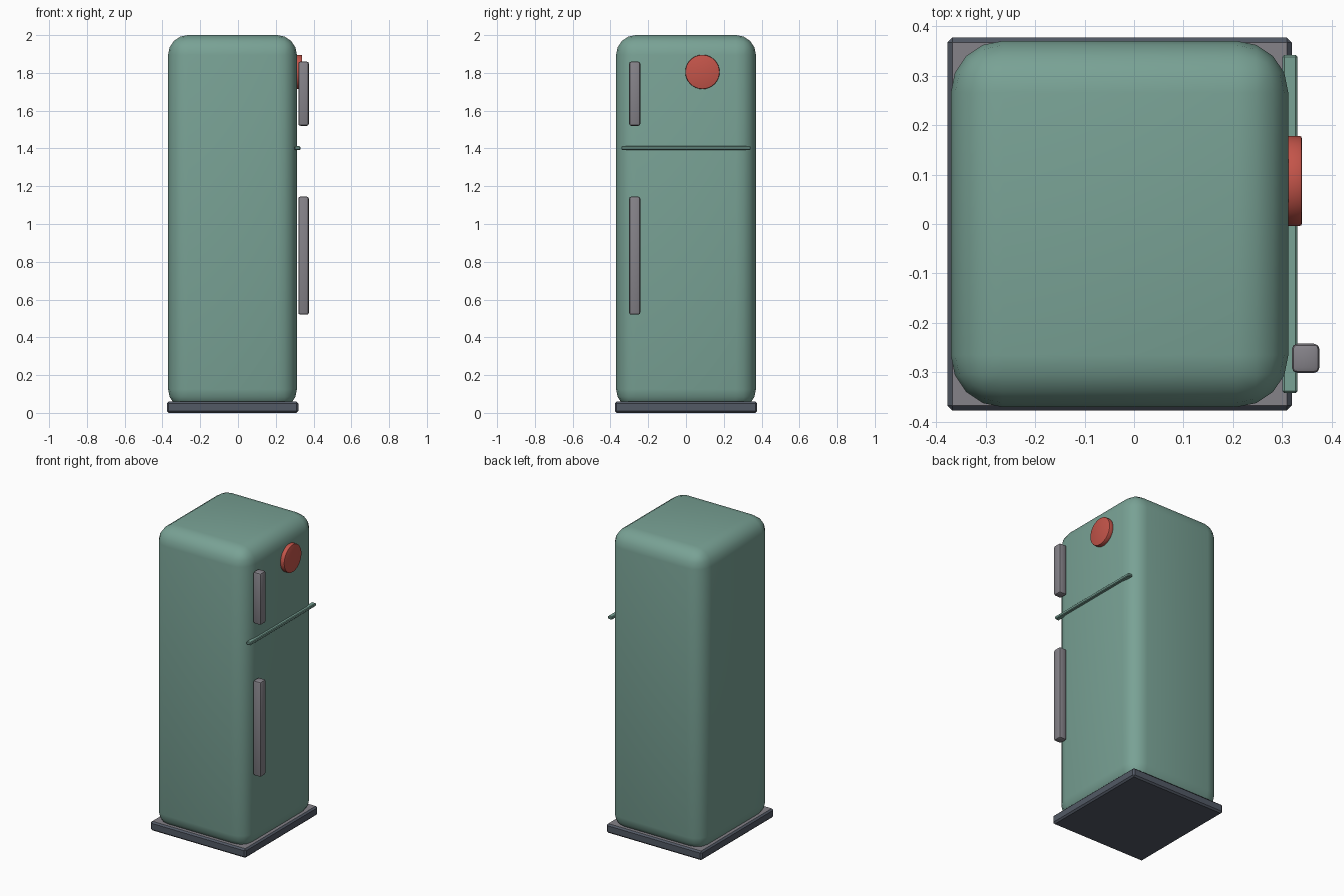
import bpy
import math

cube = bpy.data.objects.get("Cube")
if cube:
    bpy.data.objects.remove(cube, do_unlink=True)


def material(name, color):
    m = bpy.data.materials.new(name)
    m.use_nodes = True
    m.diffuse_color = (*color, 1)
    bsdf = next(n for n in m.node_tree.nodes if n.type == "BSDF_PRINCIPLED")
    bsdf.inputs["Base Color"].default_value = (*color, 1)
    return m


green = material("sea green enamel", (0.19, 0.36, 0.30))
metal = material("grey metal", (0.235, 0.225, 0.25))
slate = material("dark slate", (0.085, 0.10, 0.13))
red = material("red badge", (0.55, 0.09, 0.068))


def finish(name, mat, bevel, segments, angle):
    """Name, colour, bevel and smooth the active object."""
    ob = bpy.context.object
    ob.name = name
    ob.data.materials.append(mat)
    bpy.ops.object.transform_apply(location=False, rotation=True, scale=True)
    mod = ob.modifiers.new("Rounded edges", "BEVEL")
    mod.width = bevel
    mod.segments = segments
    mod.limit_method = "ANGLE"
    mod.angle_limit = math.radians(40)
    bpy.ops.object.modifier_apply(modifier=mod.name)
    bpy.ops.object.shade_smooth_by_angle(angle=math.radians(angle))
    return ob


def box(name, low, high, mat, bevel, segments=2, angle=30):
    center = [(a + b) / 2 for a, b in zip(low, high)]
    bpy.ops.mesh.primitive_cube_add(size=1, location=center)
    bpy.context.object.scale = [b - a for a, b in zip(low, high)]
    return finish(name, mat, bevel, segments, angle)


# Plinth: dark sides and underside, metal top
plinth = box("plinth", (-0.377, -0.377, 0), (0.319, 0.377, 0.06), slate, 0.01, 1)
plinth.data.materials.append(metal)
for face in plinth.data.polygons:
    if face.normal.z > 0.9:
        face.material_index = 1

# Rounded cabinet
box("cabinet", (-0.37, -0.37, 0.02), (0.312, 0.37, 2.0), green, 0.105, 4, 40)

# Raised seam between the two doors
box("door_seam", (0.30, -0.342, 1.392), (0.33, 0.342, 1.412), green, 0.004, 1)

# Door handles
for name, bottom, top in (("upper_handle", 1.52, 1.86), ("lower_handle", 0.52, 1.145)):
    box(name, (0.319, -0.301, bottom), (0.375, -0.242, top), metal, 0.011, 2)

# Round badge on the upper door
bpy.ops.mesh.primitive_cylinder_add(vertices=32, radius=0.091, depth=0.035,
                                    location=(0.322, 0.087, 1.805),
                                    rotation=(0, math.pi / 2, 0))
finish("badge", red, 0.005, 2, 30)
